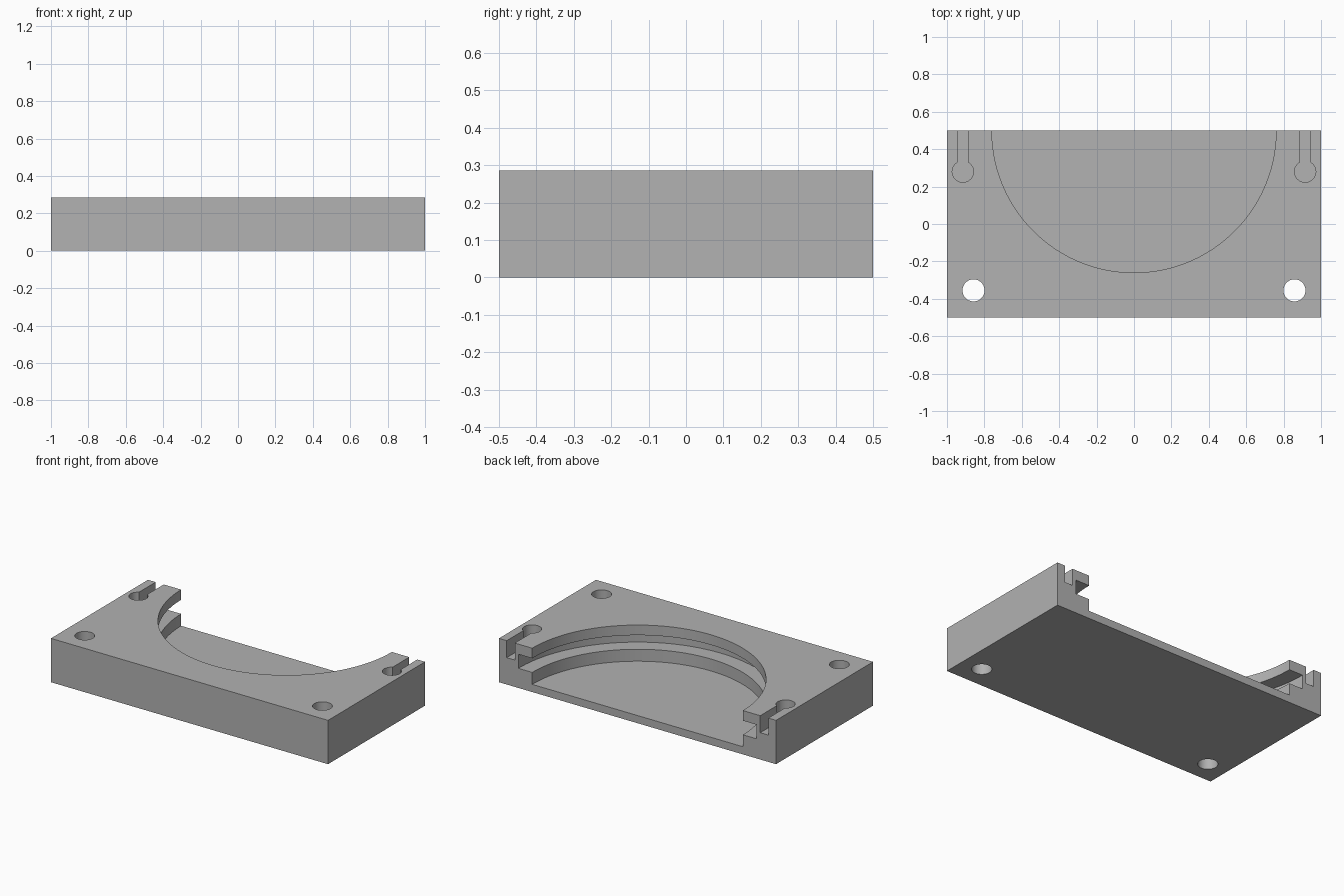
import bpy
import math

if "Cube" in bpy.data.objects:
    bpy.data.objects.remove(bpy.data.objects["Cube"], do_unlink=True)

HEIGHT = 0.286
BACK = 0.5          # the disc recess is centred on the back edge
OVER = 0.1          # how far cutters run past open faces

grey = bpy.data.materials.new("mid grey")
grey.use_nodes = True
colour = (0.445, 0.445, 0.445, 1)
grey.diffuse_color = colour
grey.node_tree.nodes["Principled BSDF"].inputs["Base Color"].default_value = colour


def box(name, x0, x1, y0, y1, z0, z1):
    bpy.ops.mesh.primitive_cube_add(
        size=1, location=((x0 + x1) / 2, (y0 + y1) / 2, (z0 + z1) / 2))
    ob = bpy.context.object
    ob.name = name
    ob.scale = (x1 - x0, y1 - y0, z1 - z0)
    bpy.ops.object.transform_apply(location=True, rotation=True, scale=True)
    return ob


def cylinder(name, x, y, radius, z0, z1, sides=48):
    bpy.ops.mesh.primitive_cylinder_add(
        vertices=sides, radius=radius, depth=z1 - z0, location=(x, y, (z0 + z1) / 2))
    ob = bpy.context.object
    ob.name = name
    bpy.ops.object.transform_apply(location=True, rotation=True, scale=True)
    return ob


def cut(target, cutter):
    cutter.hide_render = True
    mod = target.modifiers.new(cutter.name, 'BOOLEAN')
    mod.operation = 'DIFFERENCE'
    mod.solver = 'EXACT'
    mod.object = cutter
    bpy.context.view_layer.objects.active = target
    bpy.ops.object.modifier_apply(modifier=mod.name)
    bpy.data.objects.remove(cutter, do_unlink=True)


# Solid block
block = box("half_clamp_block", -1, 1, -BACK, BACK, 0, HEIGHT)
block.data.materials.append(grey)

# Half-round recess and the wider groove around its wall
cut(block, cylinder("recess_cutter", 0, BACK, 0.76, 0.05, HEIGHT + OVER, 160))
cut(block, cylinder("groove_cutter", 0, BACK, 0.86, 0.128, 0.22, 160))

# Screw holes at the front, blind keyhole slots at the back
SLOT_FLOOR = 0.175
for side in (-1, 1):
    cut(block, cylinder("screw_hole_cutter", side * 0.858, -0.355, 0.059,
                        -OVER, HEIGHT + OVER))
    cut(block, cylinder("keyhole_cutter", side * 0.915, 0.28, 0.057,
                        SLOT_FLOOR, HEIGHT + OVER))
    cut(block, box("slot_cutter", side * 0.915 - 0.029, side * 0.915 + 0.029,
                   0.28, BACK + OVER, SLOT_FLOOR, HEIGHT + OVER))

# Smooth curved walls, sharp edges
bpy.ops.object.select_all(action='DESELECT')
block.select_set(True)
bpy.context.view_layer.objects.active = block
bpy.ops.object.shade_smooth_by_angle(angle=math.radians(30))
